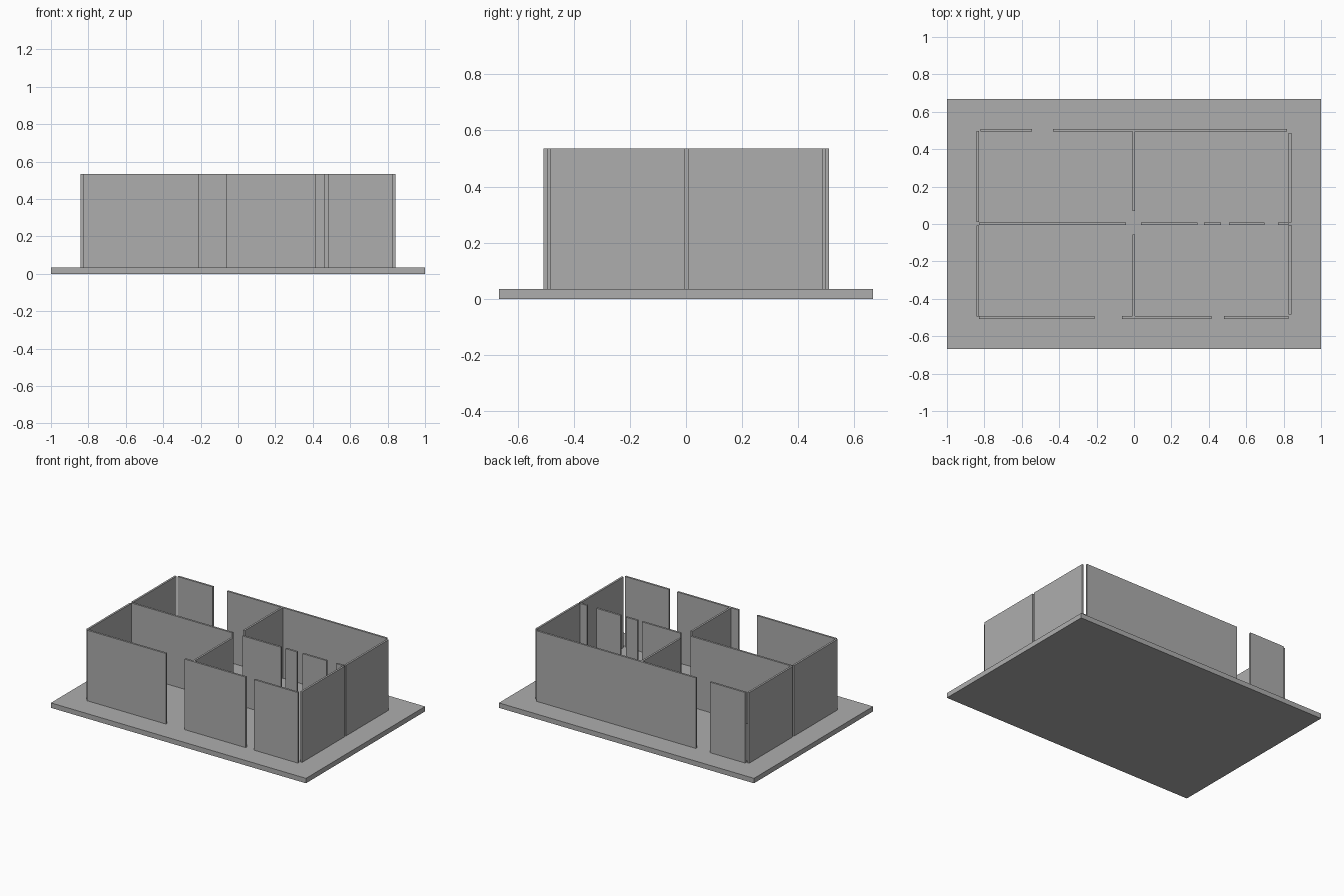
import bpy

default_cube = bpy.data.objects.get("Cube")
if default_cube:
    bpy.data.objects.remove(default_cube, do_unlink=True)

# One plain grey for the whole building
grey = bpy.data.materials.new("plain_grey")
grey.use_nodes = True
colour = (0.42, 0.42, 0.42, 1)
grey.diffuse_color = colour
grey.node_tree.nodes["Principled BSDF"].inputs["Base Color"].default_value = colour

SLAB_TOP = 0.035
WALL_TOP = 0.535
THICK = 0.014


def box(name, x0, x1, y0, y1, z0, z1):
    bpy.ops.mesh.primitive_cube_add(size=1)
    ob = bpy.context.object
    ob.name = name
    ob.location = ((x0 + x1) / 2, (y0 + y1) / 2, (z0 + z1) / 2)
    ob.scale = (x1 - x0, y1 - y0, z1 - z0)
    bpy.ops.object.transform_apply(location=True, rotation=False, scale=True)
    ob.data.materials.append(grey)
    return ob


def wall_row(name, axis, centre, spans):
    """Upright panels in one line along x or y, with door gaps between."""
    lo, hi = centre - THICK / 2, centre + THICK / 2
    for i, (a, b) in enumerate(spans, 1):
        extent = (a, b, lo, hi) if axis == "x" else (lo, hi, a, b)
        box(f"{name}_{i}", *extent, SLAB_TOP, WALL_TOP)


# Floor slab
box("floor_slab", -1, 1, -0.667, 0.667, 0, SLAB_TOP)

# Outer walls
wall_row("front_wall", "x", -0.5,
         [(-0.83, -0.21), (-0.065, 0.07), (0.07, 0.235), (0.235, 0.415),
          (0.48, 0.645), (0.645, 0.825)])
wall_row("back_wall", "x", 0.502, [(-0.82, -0.545), (-0.433, 0.817)])
wall_row("right_side_wall", "y", -0.836, [(-0.495, -0.007), (0.01, 0.497)])
wall_row("left_side_wall", "y", 0.834, [(-0.483, -0.005), (0.008, 0.486)])

# Inner partitions
wall_row("long_partition", "x", 0.002,
         [(-0.83, -0.043), (0.037, 0.193), (0.193, 0.34), (0.375, 0.466),
          (0.509, 0.697), (0.771, 0.826)])
wall_row("cross_partition", "y", -0.002,
         [(-0.493, -0.057), (0.07, 0.172), (0.172, 0.368), (0.368, 0.495)])
